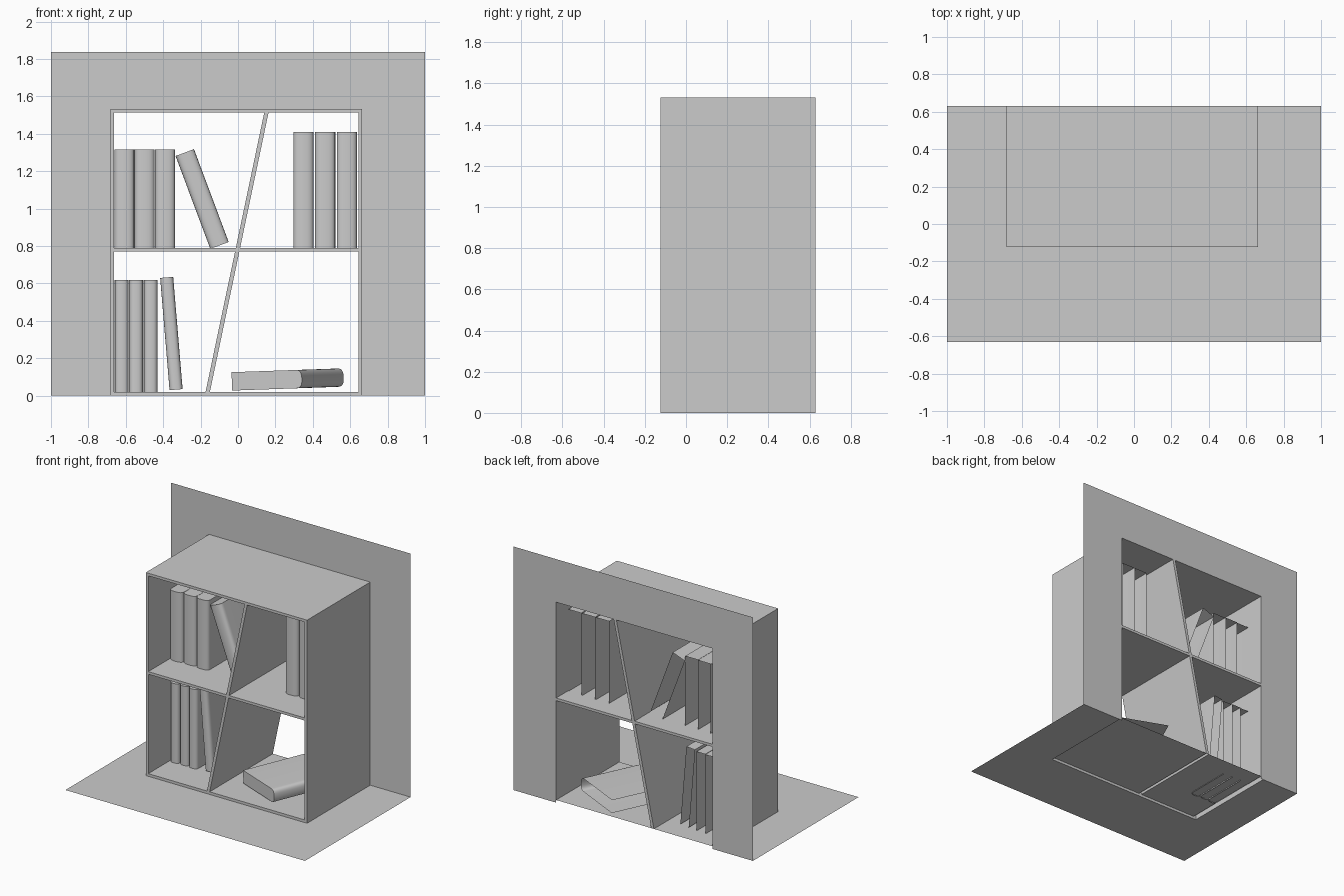
import bpy, bmesh, math
from mathutils import Matrix

if "Cube" in bpy.data.objects:
    bpy.data.objects.remove(bpy.data.objects["Cube"])

FRONT, BACK = -0.123, 0.63
L, R, TOP, T = -0.683, 0.663, 1.533, 0.02


def sheet(name, faces, matrix=None, smooth=False):
    """Object from a list of polygons (each a list of points), welded together."""
    bm = bmesh.new()
    for f in faces:
        bm.faces.new([bm.verts.new(p) for p in f])
    bmesh.ops.remove_doubles(bm, verts=bm.verts, dist=0.0001)
    bmesh.ops.recalc_face_normals(bm, faces=bm.faces)
    me = bpy.data.meshes.new(name)
    bm.to_mesh(me)
    bm.free()
    ob = bpy.data.objects.new(name, me)
    bpy.context.collection.objects.link(ob)
    if matrix is not None:
        ob.matrix_world = matrix
    if smooth:
        bpy.ops.object.select_all(action='DESELECT')
        ob.select_set(True)
        bpy.context.view_layer.objects.active = ob
        bpy.ops.object.shade_smooth_by_angle(angle=math.radians(40))
    return ob


def xz(y, pts):
    return [(x, y, z) for x, z in pts]


def rect(x0, x1, z0, z1):
    return [(x0, z0), (x1, z0), (x1, z1), (x0, z1)]


def tube(pts, closed=True):
    """Walls running from the front to the back along an x-z outline."""
    n = len(pts) if closed else len(pts) - 1
    out = []
    for i in range(n):
        (xa, za), (xb, zb) = pts[i], pts[(i + 1) % len(pts)]
        out.append([(xa, FRONT, za), (xb, FRONT, zb), (xb, BACK, zb), (xa, BACK, za)])
    return out


# Floor, left open under the bookcase
F = -0.63
sheet("floor", [
    [(-1, F, 0), (1, F, 0), (1, FRONT, 0), (-1, FRONT, 0)],
    [(-1, FRONT, 0), (L, FRONT, 0), (L, BACK, 0), (-1, BACK, 0)],
    [(R, FRONT, 0), (1, FRONT, 0), (1, BACK, 0), (R, BACK, 0)],
])

# Wall, left open behind the compartments
IL, IR, IT = L + T, R - T, TOP - T
sheet("wall", [xz(BACK, rect(-1, IL, 0, IT)), xz(BACK, rect(IR, 1, 0, IT)),
               xz(BACK, rect(-1, 1, IT, 1.838))])


# Bookcase: outer shell, four open compartments and the front and back rims
def slant(z, side):
    return -0.166 + 0.21 * z + side * 0.0115


S0, S1 = 0.77, 0.79
faces = tube([(L, 0), (L, TOP), (R, TOP), (R, 0)], closed=False)
for z0, z1 in ((T, S0), (S1, IT)):
    faces += tube([(IL, z0), (slant(z0, -1), z0), (slant(z1, -1), z1), (IL, z1)])
    faces += tube([(slant(z0, 1), z0), (IR, z0), (IR, z1), (slant(z1, 1), z1)])
rim = [rect(IL, IR, S0, S1)]
for z0, z1 in ((T, S0), (S1, IT)):
    rim.append([(slant(z0, -1), z0), (slant(z0, 1), z0), (slant(z1, 1), z1), (slant(z1, -1), z1)])
outer = [rect(L, IL, 0, TOP), rect(IR, R, 0, TOP), rect(IL, IR, 0, T), rect(IL, IR, IT, TOP)]
faces += [xz(FRONT, r) for r in rim + outer] + [xz(BACK, r) for r in rim]
bookcase = sheet("bookcase", faces)


# Books: rounded spine, covers and top, open at the bottom and the back
def book(name, thick, depth, height, matrix, bulge=0.035, n=12):
    h = thick / 2
    prof = [(-h, depth)]
    for i in range(n + 1):
        a = math.pi * i / n
        c, s = math.cos(a), max(math.sin(a), 0.0)
        prof.append((-h * math.copysign(abs(c) ** 0.75, c), bulge * (1 - s ** 0.75)))
    prof.append((h, depth))
    fs = [[(*p, 0), (*q, 0), (*q, height), (*p, height)] for p, q in zip(prof, prof[1:])]
    fs.append([(*p, height) for p in prof])
    return sheet(name, fs, matrix, smooth=True)


def standing(x, y, z, lean=0.0):
    return Matrix.Translation((x, y, z)) @ Matrix.Rotation(math.radians(lean), 4, 'Y')


D = 0.37
for i, (x, y) in enumerate(((-0.608, 0.12), (-0.499, 0.125), (-0.39, 0.12))):
    book(f"upper_left_book_{i + 1}", 0.107, D, 0.525, standing(x, y, S1))
book("upper_leaning_book", 0.105, D, 0.53, standing(-0.099, 0.125, 0.803, -20.5))

for i, (x, y) in enumerate(((0.35, 0.125), (0.466, 0.125), (0.582, 0.125))):
    book(f"upper_right_book_{i + 1}", 0.108, D, 0.62, standing(x, y, S1))

for i, (x, y) in enumerate(((-0.622, 0.12), (-0.545, 0.125), (-0.467, 0.12))):
    book(f"lower_left_book_{i + 1}", 0.074, D, 0.605, standing(x, y, 0.014))
book("lower_leaning_book", 0.07, D, 0.602, standing(-0.331, 0.12, 0.032, -4.8))

# Book lying flat, spine to the right
th = math.radians(24)
s, c = math.sin(th), math.cos(th)
axes = Matrix(((0, -c, -s), (0, s, -c), (1, 0, 0))).to_4x4()
flat = (Matrix.Translation((0.565, 0.445, 0.097))
        @ Matrix.Rotation(-0.035, 4, 'Y') @ axes)
book("lying_book", 0.098, 0.41, 0.55, flat)
